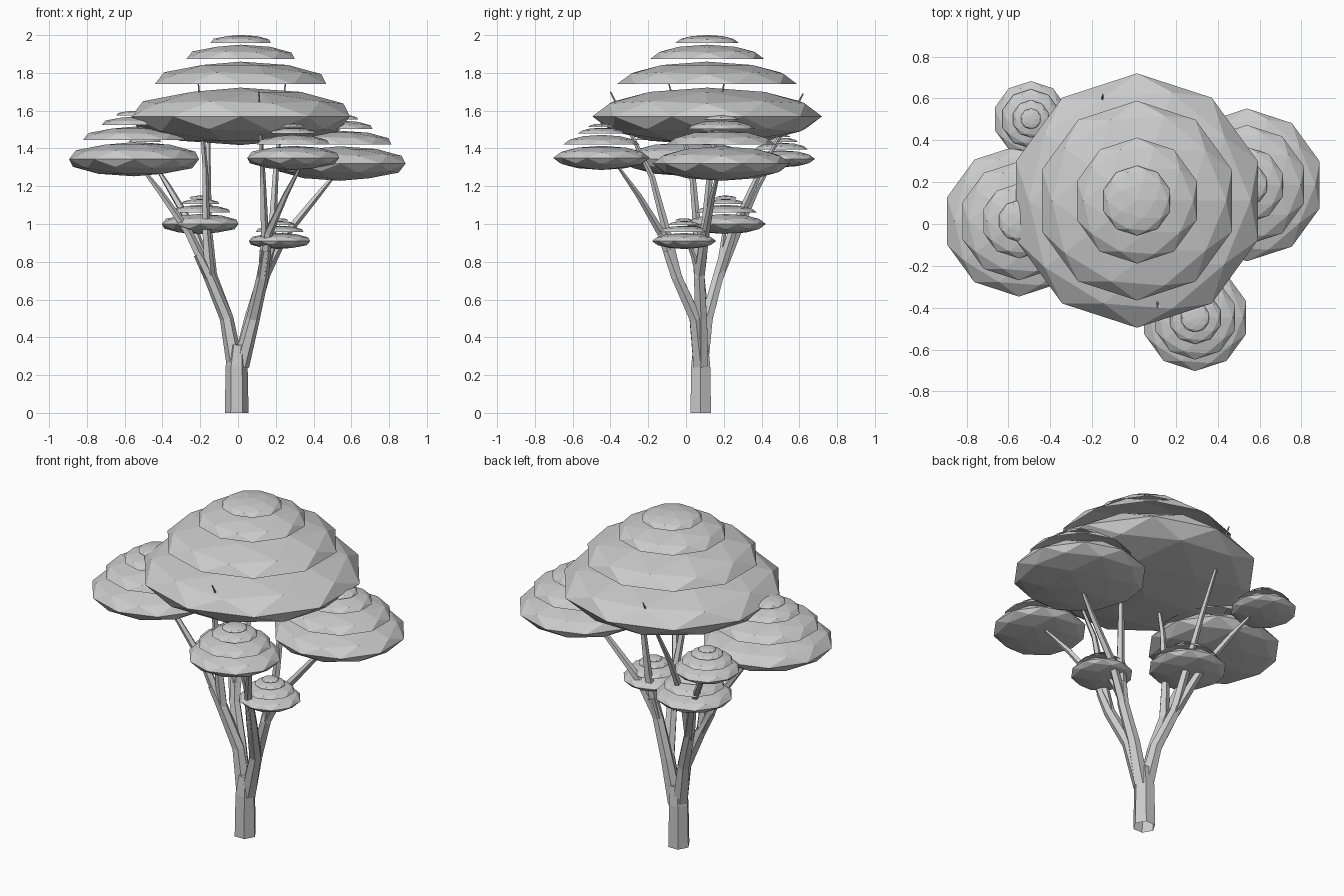
import bpy, bmesh, math
from mathutils import Vector, Matrix

if "Cube" in bpy.data.objects:
    bpy.data.objects.remove(bpy.data.objects["Cube"])


def finish(bm, name):
    me = bpy.data.meshes.new(name)
    bm.to_mesh(me)
    bm.free()
    ob = bpy.data.objects.new(name, me)
    bpy.context.collection.objects.link(ob)
    return ob


def tube(bm, pts, radii, sides):
    """Tapered faceted tube through the points, pointed or capped at the tip."""
    pts = [Vector(p) for p in pts]
    rings = []
    for i, p in enumerate(pts):
        t = (pts[min(i + 1, len(pts) - 1)] - pts[max(i - 1, 0)]).normalized()
        if i == 0 and p.z == 0:
            t = Vector((0, 0, 1))
        u = (Vector((1, 0, 0)) - t * t.x).normalized()
        v = t.cross(u)
        rings.append([bm.verts.new(p + radii[i] * (math.cos(a) * u + math.sin(a) * v))
                      for a in (2 * math.pi * k / sides for k in range(sides))])
    for a, b in zip(rings, rings[1:]):
        for k in range(sides):
            n = (k + 1) % sides
            bm.faces.new((a[k], a[n], b[n], b[k]))
    bm.faces.new(rings[-1])


def canopy(name, x, y, z, r):
    """Flattened ball with three shrinking open domes stacked above it."""
    bm = bmesh.new()
    # (radius ratio, height ratio, is dome)
    for k, h, dome in ((1, 0, False), (.785, .28, True), (.495, .5, True), (.275, .64, True)):
        m = Matrix.Translation((x, y, z + h * r)) @ Matrix.Diagonal((r * k, r * k, r * k * .25, 1))
        res = bmesh.ops.create_icosphere(bm, subdivisions=2, radius=1)
        verts = res["verts"]
        if dome:
            low = [v for v in verts if v.co.z < -.01]
            verts = [v for v in verts if v.co.z >= -.01]
            bmesh.ops.delete(bm, geom=low, context="VERTS")
        bmesh.ops.transform(bm, matrix=m, verts=verts)
    finish(bm, name)


# Leaf canopies
for c in (("main_canopy", .014, .112, 1.57, .608),
          ("left_canopy", -.55, .015, 1.343, .362),
          ("right_canopy", .54, .187, 1.32, .365),
          ("front_canopy", .292, -.447, 1.35, .256),
          ("back_canopy", -.493, .503, 1.345, .18),
          ("low_left_canopy", -.2, .21, 1.0, .213),
          ("low_right_canopy", .22, -.01, .91, .17)):
    canopy(*c)

# Trunk
bm = bmesh.new()
tube(bm, [(-.007, .078, 0), (-.007, .078, .25), (0, .078, .36)], [.063, .058, .045], 6)
finish(bm, "trunk")

# Main limbs, two per side
bm = bmesh.new()
limb_r = [.045, .036, .032, .026]
tube(bm, [(-.015, .078, .25), (-.06, .11, .5), (-.14, .17, .72), (-.16, .2, .84)], limb_r, 6)
tube(bm, [(-.015, .078, .25), (-.06, .09, .5), (-.15, .07, .72), (-.21, .06, .84)], limb_r, 6)
tube(bm, [(.015, .078, .25), (.08, .05, .5), (.13, -.05, .72), (.15, -.1, .86)], limb_r, 6)
tube(bm, [(.015, .078, .25), (.07, .08, .5), (.135, .07, .72), (.16, .09, .84)], limb_r, 6)
finish(bm, "limbs")

# Branches reaching into the canopies
branches = [
    [(-.14, .17, .72), (-.16, .25, .97), (-.16, .38, 1.25), (-.15, .62, 1.69)],
    [(-.14, .17, .72), (-.24, .28, .98), (-.37, .38, 1.2), (-.47, .48, 1.36)],
    [(-.15, .07, .72), (-.17, .06, .97), (-.175, .03, 1.3), (-.21, -.09, 1.74)],
    [(-.15, .07, .72), (-.26, .06, .95), (-.42, .04, 1.18), (-.56, .02, 1.36)],
    [(-.14, .17, .72), (-.16, .19, .85), (-.19, .21, 1.02)],
    [(.13, -.05, .72), (.16, -.13, .95), (.25, -.25, 1.15), (.36, -.4, 1.36)],
    [(.13, -.05, .72), (.14, -.1, .95), (.13, -.18, 1.25), (.11, -.4, 1.7)],
    [(.135, .07, .72), (.18, .1, .97), (.2, .13, 1.3), (.25, .2, 1.74)],
    [(.135, .07, .72), (.24, .1, .93), (.42, .14, 1.15), (.58, .19, 1.34)],
    [(.135, .07, .72), (.17, .04, .83), (.21, 0, .93)],
]
bm = bmesh.new()
for p in branches:
    tube(bm, p, [.03, .023, .016, .004] if len(p) == 4 else [.02, .015, .008], 5)
finish(bm, "branches")
